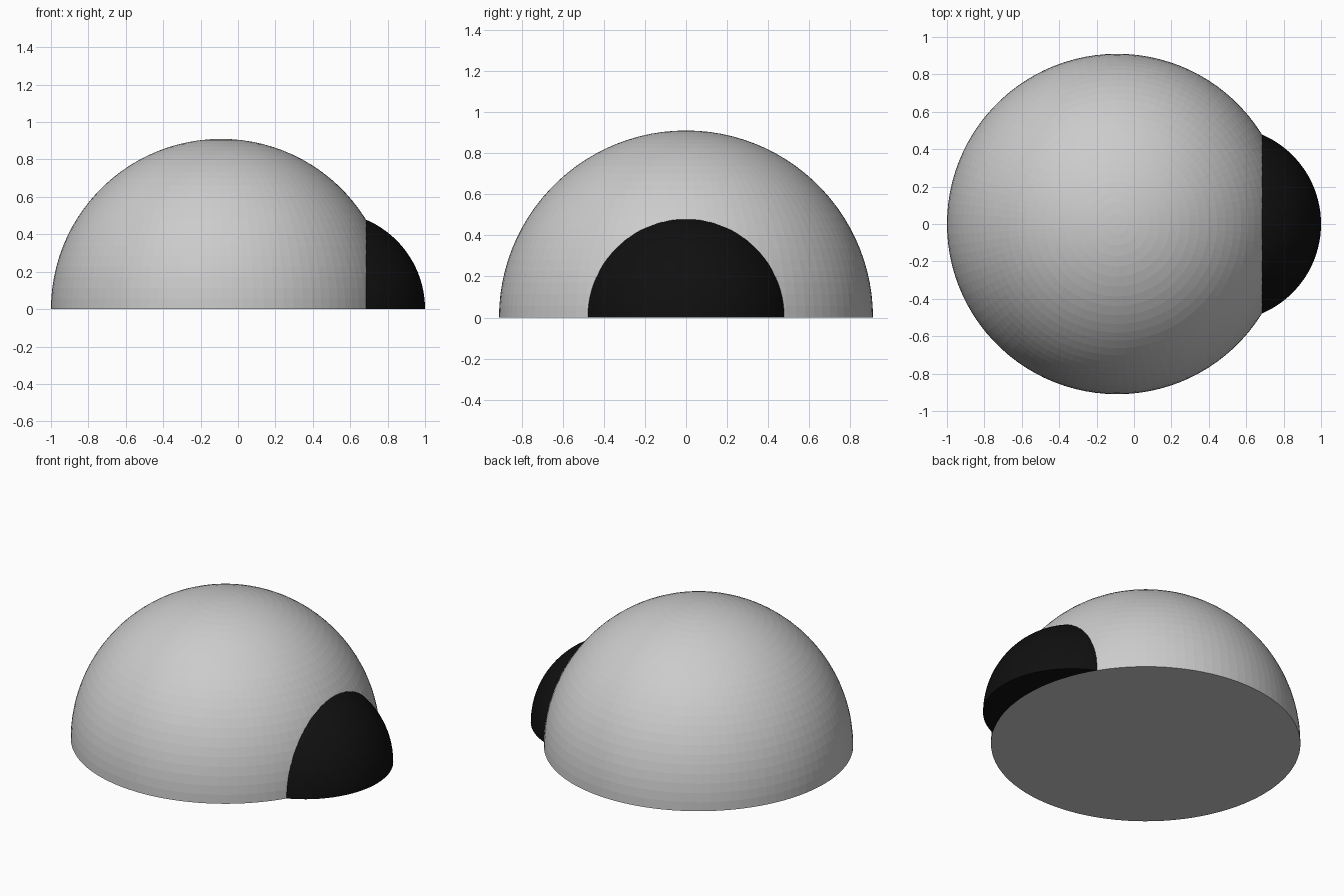
import bpy, bmesh
from mathutils import Matrix

if "Cube" in bpy.data.objects:
    bpy.data.objects.remove(bpy.data.objects["Cube"])

SEGS = 100


def dome(name, x, r, half=True):
    """Faceted sphere on the x axis, cut flat and capped at z = 0 if half."""
    bm = bmesh.new()
    bmesh.ops.create_uvsphere(bm, u_segments=SEGS, v_segments=SEGS // 2, radius=r,
                              matrix=Matrix.Translation((x, 0, 0)))
    if half:
        geom = bm.verts[:] + bm.edges[:] + bm.faces[:]
        bmesh.ops.bisect_plane(bm, geom=geom, dist=1e-5, plane_co=(0, 0, 0),
                               plane_no=(0, 0, -1), clear_outer=True)
        rim = [e for e in bm.edges if e.is_boundary]
        bmesh.ops.contextual_create(bm, geom=rim)
        bmesh.ops.recalc_face_normals(bm, faces=bm.faces)
    mesh = bpy.data.meshes.new(name)
    bm.to_mesh(mesh)
    bm.free()
    obj = bpy.data.objects.new(name, mesh)
    bpy.context.collection.objects.link(obj)
    return obj


# Large grey shell
body = dome("body_shell", -0.09, 0.91)

# Black head, trimmed where it meets the shell
head = dome("head", 0.48, 0.52)
black = bpy.data.materials.new("black")
black.diffuse_color = (0.005, 0.005, 0.005, 1)
black.use_nodes = True
black.node_tree.nodes["Principled BSDF"].inputs["Base Color"].default_value = black.diffuse_color
head.data.materials.append(black)

# Full sphere that trims the head
cutter = dome("head_cutter", -0.09, 0.909, half=False)
cutter.data.materials.append(black)
cutter.hide_render = True
cutter.hide_viewport = True
trim = head.modifiers.new("trim", 'BOOLEAN')
trim.operation = 'DIFFERENCE'
trim.solver = 'EXACT'
trim.object = cutter
